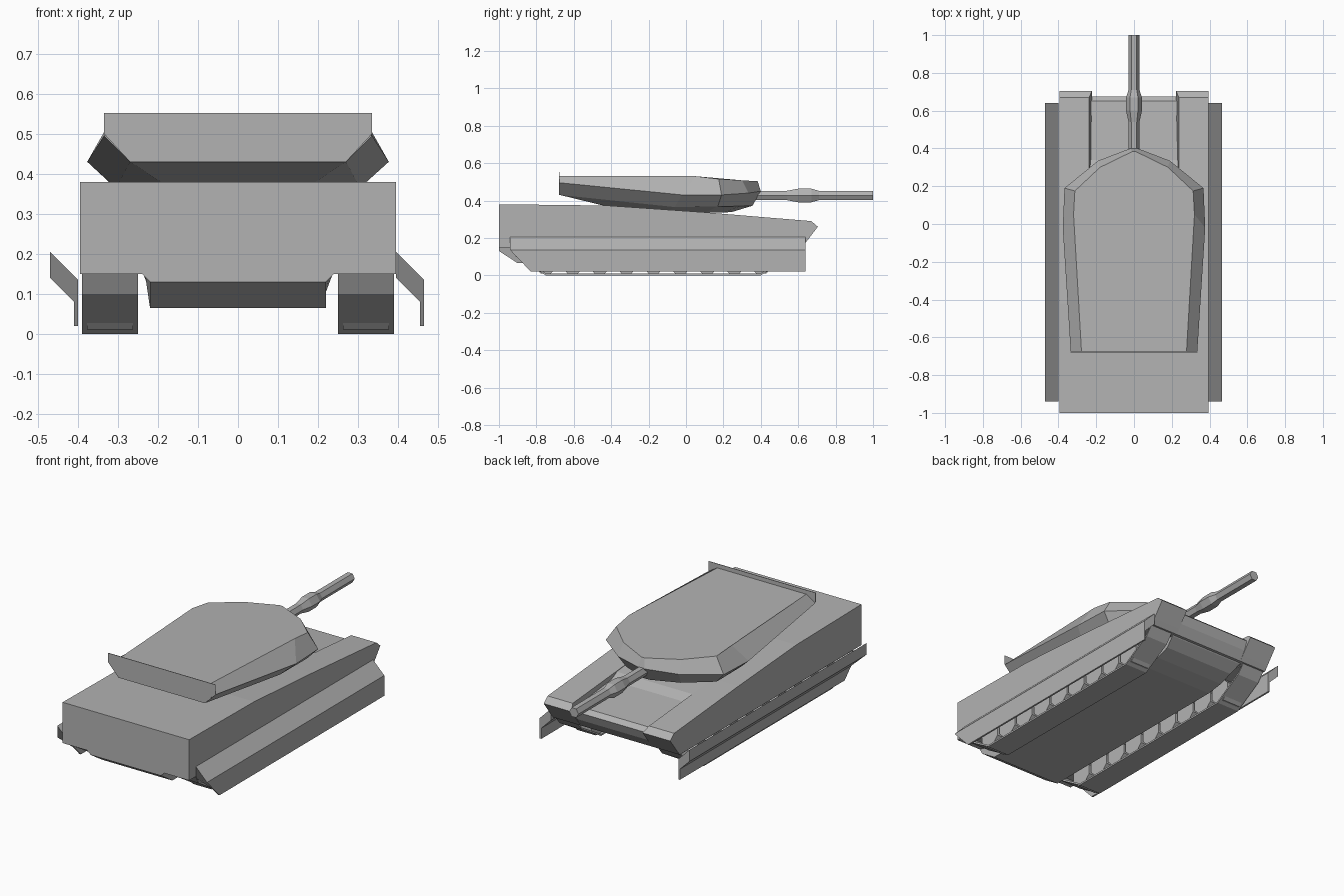
import bpy
import bmesh
import math

if "Cube" in bpy.data.objects:
    bpy.data.objects.remove(bpy.data.objects["Cube"], do_unlink=True)

paint = bpy.data.materials.new("armour_grey")
paint.use_nodes = True
GREY = (0.45, 0.45, 0.45, 1)
paint.diffuse_color = GREY
paint.node_tree.nodes["Principled BSDF"].inputs["Base Color"].default_value = GREY


def finish(name, bm):
    bmesh.ops.recalc_face_normals(bm, faces=bm.faces)
    mesh = bpy.data.meshes.new(name)
    bm.to_mesh(mesh)
    bm.free()
    mesh.materials.append(paint)
    obj = bpy.data.objects.new(name, mesh)
    bpy.context.collection.objects.link(obj)
    return obj


def loft(name, rings, caps=True):
    """Join rings of equal point count, closing both ends."""
    bm = bmesh.new()
    loops = [[bm.verts.new(p) for p in ring] for ring in rings]
    n = len(loops[0])
    for a, b in zip(loops, loops[1:]):
        for i in range(n):
            j = (i + 1) % n
            bm.faces.new((a[i], a[j], b[j], b[i]))
    if caps:
        bm.faces.new(loops[0])
        bm.faces.new(loops[-1])
    return finish(name, bm)


def across(profile, x):
    return [(x, y, z) for y, z in profile]


# Hull centre, with lowered nose deck
deck = [(-1, 0.15), (-1, 0.38), (-0.42, 0.373), (0.1, 0.337), (0.28, 0.32),
        (0.34, 0.297), (0.65, 0.272), (0.675, 0.25), (0.655, 0.2), (0.62, 0.15)]
loft("hull_centre", [across(deck, -0.24), across(deck, 0.24)])

# Belly with sloped tail and rounded lower nose
belly = [(-1, 0.15), (-1, 0.13), (-0.9, 0.065), (0.36, 0.065), (0.46, 0.078),
         (0.54, 0.105), (0.6, 0.145), (0.64, 0.2), (0.5, 0.2), (-0.9, 0.2)]


def belly_x(z):
    return 0.22 + 0.02 * min(1, max(0, (z - 0.13) / 0.02))


loft("belly", [[(s * belly_x(z), y, z) for y, z in belly] for s in (-1, 1)])

# Sponsons running forward into the front fenders
sponson = [(-1, 0.15), (-1, 0.38), (-0.42, 0.373), (0.1, 0.337),
           (0.67, 0.29), (0.705, 0.26), (0.64, 0.175), (0.62, 0.15)]
for side, s in (("left", 1), ("right", -1)):
    inner = [(s * (0.222 + 0.016 * (z > 0.27)), y, z) for y, z in sponson]
    loft(side + "_sponson", [inner, across(sponson, s * 0.395)])

# Side skirts: a slanted upper plate over a thin vertical one
skirt = [(0, 0.205), (0, 0.14), (0.06, 0.08), (0.06, 0.02), (0.07, 0.02), (0.07, 0.135)]
for side, x0 in (("left", 0.395), ("right", -0.47)):
    tail = [(x0 + x, -0.94 + max(0, 0.135 - z) * 0.96, z) for x, z in skirt]
    nose = [(x0 + x, 0.64, z) for x, z in skirt]
    loft(side + "_skirt", [tail, nose])

# Tracks: closed belts around a row of wheels
belt = [(-0.75, 0), (0.4, 0), (0.57, 0.1), (0.61, 0.15), (-0.94, 0.15), (-0.91, 0.1)]
for side, s in (("left", 1), ("right", -1)):
    ends = [across(belt, s * 0.25), across(belt, s * 0.39)]
    track = loft(side + "_track", ends, caps=False)
    shell = track.modifiers.new("thickness", "SOLIDIFY")
    shell.thickness = 0.01
    for k in range(9):
        y0 = -0.75 + k * 0.144
        rim = [(y0 + 0.07 * math.cos(math.tau * (i + 0.5) / 8),
                0.075 + 0.07 * math.sin(math.tau * (i + 0.5) / 8)) for i in range(8)]
        loft(f"{side}_wheel_{k + 1}", [across(rim, s * 0.262), across(rim, s * 0.378)])


# Turret: mirrored outlines lofted from base to roof
def mirrored(half):
    return half + [(-x, y, z) for x, y, z in reversed(half)]


base = [(0.175, -0.42, 0.368), (0.22, -0.1, 0.345), (0.2, 0.1, 0.335),
        (0.12, 0.2, 0.335), (0.02, 0.25, 0.34)]
lower = [(0.27, -0.675, 0.43), (0.305, -0.06, 0.365), (0.31, 0.17, 0.368),
         (0.17, 0.29, 0.37), (0.02, 0.355, 0.372)]
crease = [(0.335, -0.675, 0.495), (0.377, -0.02, 0.43), (0.368, 0.19, 0.43),
          (0.19, 0.335, 0.44), (0.02, 0.4, 0.45)]
rim = [(0.278, -0.675, 0.53), (0.32, 0.05, 0.53), (0.313, 0.175, 0.515),
       (0.18, 0.3, 0.508), (0.01, 0.383, 0.503)]
loft("turret", [mirrored(r) for r in (base, lower, crease, rim)])

# Upright plate across the turret rear
plate = [(0.27, 0.43), (0.335, 0.5), (0.335, 0.552),
         (-0.335, 0.552), (-0.335, 0.5), (-0.27, 0.43)]
loft("turret_rear_plate", [[(x, y, z) for x, z in plate] for y in (-0.68, -0.677)])

# Six-sided gun barrel with a thicker sleeve
stations = [(0.33, 0.029), (0.54, 0.029), (0.6, 0.042), (0.67, 0.042),
            (0.71, 0.029), (1.0, 0.029)]
loft("gun_barrel", [[(r * math.cos(math.tau * i / 6), y, 0.427 + r * math.sin(math.tau * i / 6))
                     for i in range(6)] for y, r in stations])
